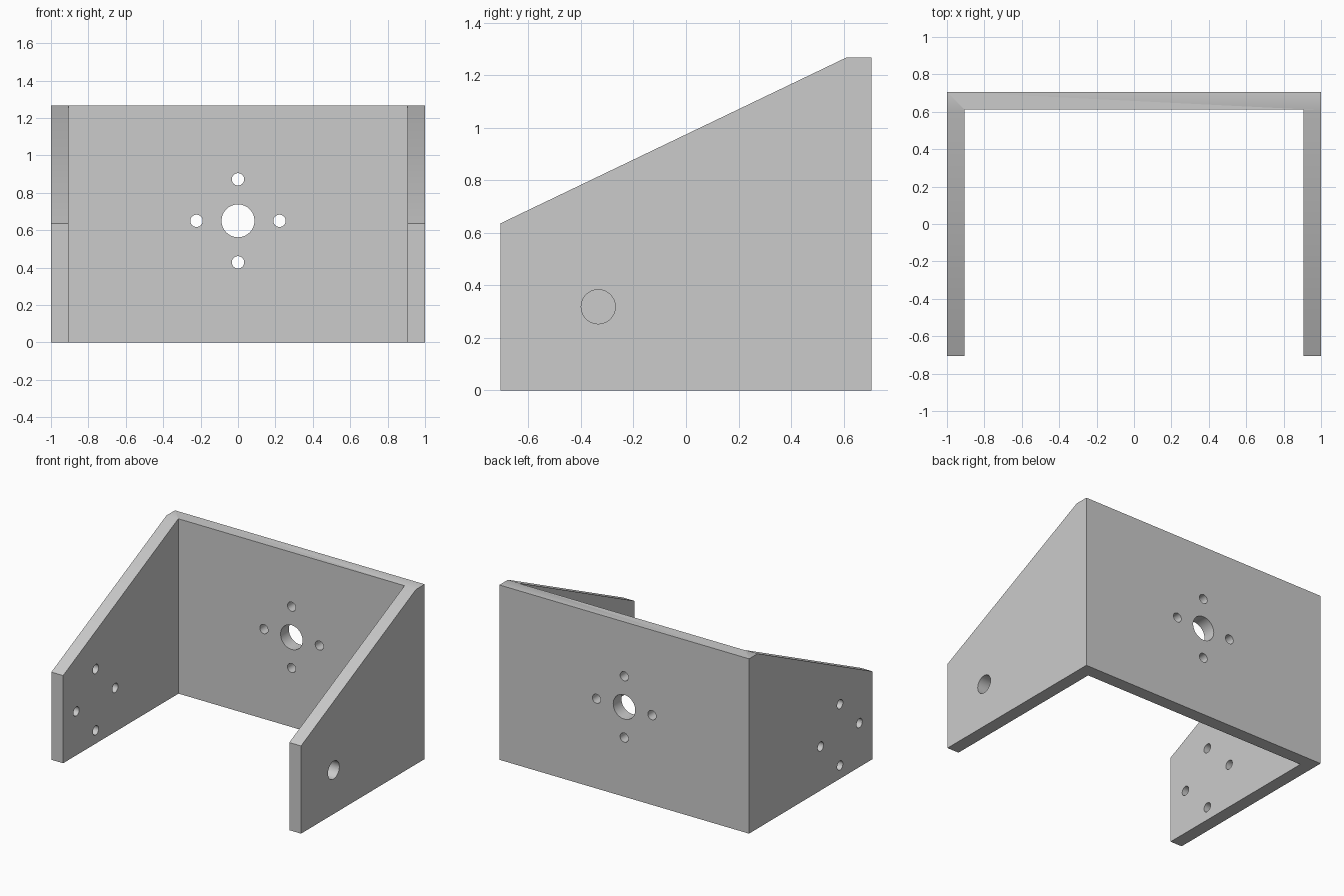
import bpy
import bmesh
from math import radians
from mathutils import Matrix, Vector

if "Cube" in bpy.data.objects:
    bpy.data.objects.remove(bpy.data.objects["Cube"], do_unlink=True)

HALF_X, HALF_Y = 1.0, 0.707
WALL = 0.094
HEIGHT, FRONT_HEIGHT = 1.266, 0.635
BOLT_OFFSET, BOLT_RADIUS = 0.222, 0.033

grey = bpy.data.materials.new("plain grey")
grey.use_nodes = True
grey.diffuse_color = (0.6, 0.6, 0.6, 1)
grey.node_tree.nodes["Principled BSDF"].inputs["Base Color"].default_value = (0.6, 0.6, 0.6, 1)


def add_object(name, bm):
    bmesh.ops.recalc_face_normals(bm, faces=bm.faces)
    mesh = bpy.data.meshes.new(name)
    bm.to_mesh(mesh)
    bm.free()
    mesh.materials.append(grey)
    obj = bpy.data.objects.new(name, mesh)
    bpy.context.collection.objects.link(obj)
    return obj


def add_hole(bm, centre, axis, radius):
    """Cylinder long enough to pass through one wall."""
    turn = Vector((0, 0, 1)).rotation_difference(Vector(axis)).to_matrix().to_4x4()
    bmesh.ops.create_cone(bm, cap_ends=True, segments=48, radius1=radius, radius2=radius,
                          depth=0.3, matrix=Matrix.Translation(centre) @ turn)


def add_bolt_cross(bm, centre, axis, sideways):
    for step in (Vector(sideways), Vector((0, 0, 1))):
        for sign in (-1, 1):
            add_hole(bm, Vector(centre) + step * sign * BOLT_OFFSET, axis, BOLT_RADIUS)


# Solid block with the sloping side profile
bm = bmesh.new()
profile = [(-HALF_Y, 0), (HALF_Y, 0), (HALF_Y, HEIGHT), (0.609, HEIGHT), (-HALF_Y, FRONT_HEIGHT)]
side = bm.faces.new([bm.verts.new((-HALF_X, y, z)) for y, z in profile])
extruded = bmesh.ops.extrude_face_region(bm, geom=[side])["geom"]
bmesh.ops.translate(bm, vec=(2 * HALF_X, 0, 0),
                    verts=[v for v in extruded if isinstance(v, bmesh.types.BMVert)])
bracket = add_object("bracket", bm)

# Open space between the side walls
bm = bmesh.new()
inner_back = HALF_Y - WALL
size = Vector((2 * (HALF_X - WALL), 3, 4))
bmesh.ops.create_cube(bm, size=1, matrix=Matrix.Translation((0, inner_back - 1.5, 0.5))
                      @ Matrix.Diagonal(size).to_4x4())
space_cutter = add_object("space_cutter", bm)

# Shaft and bolt holes in the back plate and both side walls
bm = bmesh.new()
back_centre = (0, HALF_Y - WALL / 2, 0.65)
add_hole(bm, back_centre, (0, 1, 0), 0.088)
add_bolt_cross(bm, back_centre, (0, 1, 0), (1, 0, 0))
wall_x = HALF_X - WALL / 2
add_hole(bm, (wall_x, -0.334, 0.318), (1, 0, 0), 0.065)
add_bolt_cross(bm, (-wall_x, -0.334, 0.318), (1, 0, 0), (0, 1, 0))
hole_cutter = add_object("hole_cutter", bm)

# Cut, apply and remove the cutters
cutters = (space_cutter, hole_cutter)
for cutter in cutters:
    cutter.hide_render = True
    mod = bracket.modifiers.new(cutter.name, "BOOLEAN")
    mod.operation = "DIFFERENCE"
    mod.solver = "EXACT"
    mod.object = cutter

bpy.ops.object.select_all(action="DESELECT")
bracket.select_set(True)
bpy.context.view_layer.objects.active = bracket
for cutter in cutters:
    bpy.ops.object.modifier_apply(modifier=cutter.name)
for cutter in cutters:
    bpy.data.objects.remove(cutter, do_unlink=True)

# Round holes, crisp edges
bpy.ops.object.shade_smooth_by_angle(angle=radians(30))
